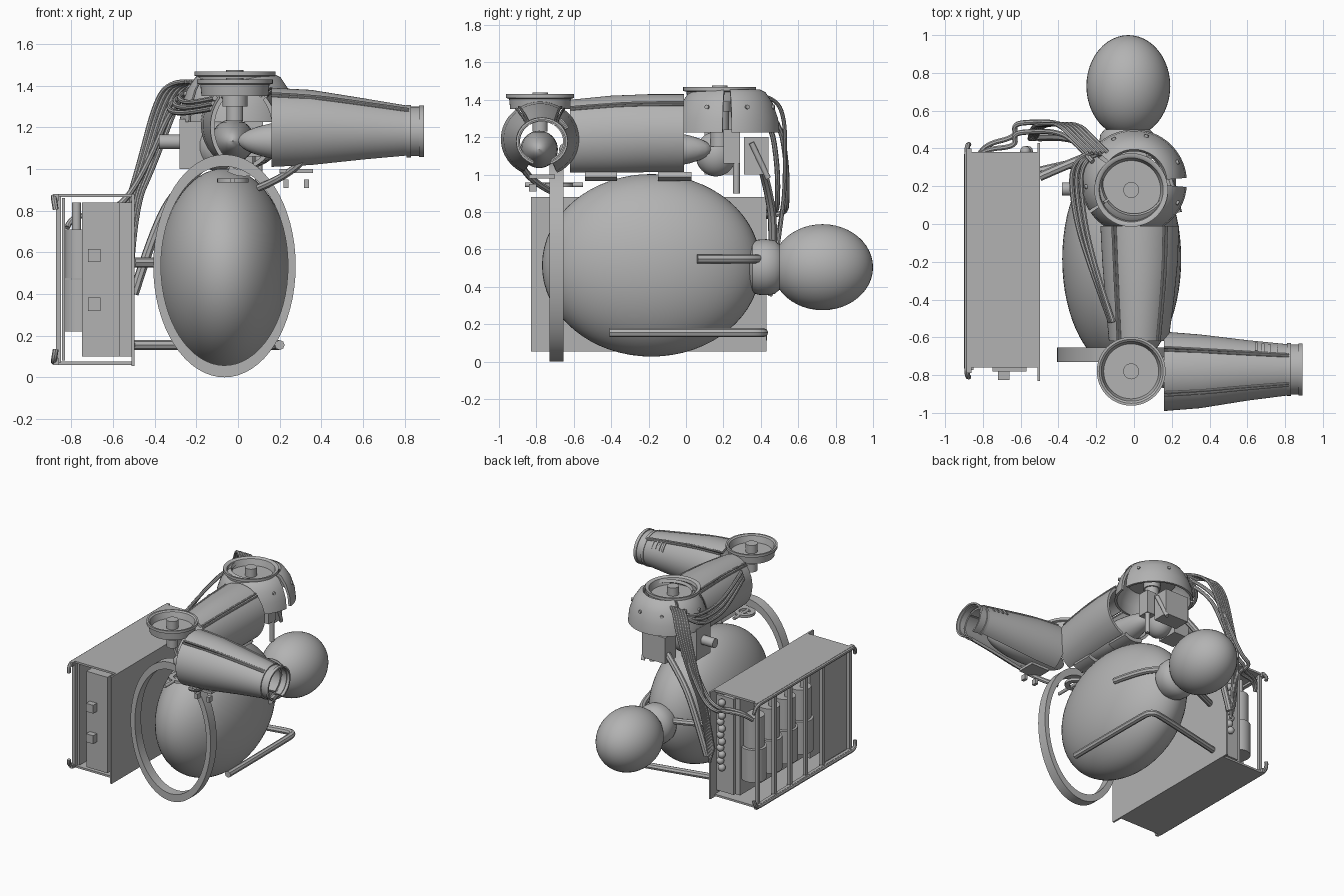
import bpy, bmesh
from math import sin, cos, pi, radians
from mathutils import Vector

if "Cube" in bpy.data.objects:
    bpy.data.objects.remove(bpy.data.objects["Cube"])

grey = bpy.data.materials.new("plain grey")
grey.use_nodes = True
grey.diffuse_color = (0.45, 0.45, 0.45, 1)
grey.node_tree.nodes["Principled BSDF"].inputs["Base Color"].default_value = (0.45, 0.45, 0.45, 1)
parts = []


def add(name, mesh):
    ob = bpy.data.objects.new(name, mesh)
    bpy.context.scene.collection.objects.link(ob)
    mesh.materials.clear()
    mesh.materials.append(grey)
    parts.append(ob)
    return ob


def finish(name, bm):
    bmesh.ops.remove_doubles(bm, verts=bm.verts, dist=0.0002)
    bmesh.ops.recalc_face_normals(bm, faces=bm.faces)
    mesh = bpy.data.meshes.new(name)
    bm.to_mesh(mesh)
    bm.free()
    return add(name, mesh)


def loft(name, rings, closed=False):
    """Skin a list of closed loops, capped unless the sweep is closed."""
    bm = bmesh.new()
    vs = [[bm.verts.new(p) for p in r] for r in rings]
    n, m = len(vs), len(vs[0])
    for i in range(n if closed else n - 1):
        a, b = vs[i], vs[(i + 1) % n]
        for j in range(m):
            k = (j + 1) % m
            bm.faces.new((a[j], a[k], b[k], b[j]))
    if not closed:
        bm.faces.new(vs[0])
        bm.faces.new(vs[-1])
    return finish(name, bm)


def revolve(name, centre, profile, a0=0, a1=360, steps=48):
    """Turn a closed (radius, height) profile about a vertical axis."""
    full = a1 - a0 == 360
    rings = []
    for i in range(steps if full else steps + 1):
        a = radians(a0 + (a1 - a0) * i / steps)
        rings.append([(centre[0] + r * cos(a), centre[1] + r * sin(a), z) for r, z in profile])
    return loft(name, rings, full)


def box(name, lo, hi):
    bm = bmesh.new()
    bmesh.ops.create_cube(bm, size=1)
    for v in bm.verts:
        v.co = [l + (h - l) * (c + 0.5) for l, h, c in zip(lo, hi, v.co)]
    return finish(name, bm)


def ball(name, centre, radii, seg=48):
    bm = bmesh.new()
    bmesh.ops.create_uvsphere(bm, u_segments=seg, v_segments=seg // 2, radius=1)
    for v in bm.verts:
        v.co = [c + r * p for c, r, p in zip(centre, radii, v.co)]
    return finish(name, bm)


def rod(name, a, b, r, seg=32):
    a, b = Vector(a), Vector(b)
    q = (b - a).to_track_quat('Z', 'Y')
    circle = [q @ Vector((r * cos(2 * pi * i / seg), r * sin(2 * pi * i / seg), 0)) for i in range(seg)]
    return loft(name, [[end + p for p in circle] for end in (a, b)])


def tube(name, pts, r):
    cu = bpy.data.curves.new(name, 'CURVE')
    cu.dimensions, cu.bevel_depth, cu.bevel_resolution = '3D', r, 2
    cu.use_fill_caps, cu.resolution_u = True, 6
    s = cu.splines.new('NURBS')
    s.points.add(len(pts) - 1)
    for p, co in zip(s.points, pts):
        p.co = (*co, 1)
    s.order_u, s.use_endpoint_u = min(3, len(pts)), True
    tmp = bpy.data.objects.new(name + " path", cu)
    bpy.context.scene.collection.objects.link(tmp)
    mesh = bpy.data.meshes.new_from_object(tmp.evaluated_get(bpy.context.evaluated_depsgraph_get()))
    bpy.data.objects.remove(tmp)
    return add(name, mesh)


def arm_point(axis, st, deg, off=0):
    t, u, z, ru, rz = st
    a = radians(deg)
    p, h = u + (ru + off) * cos(a), z + (rz + off) * sin(a)
    return (t, p, h) if axis == 'x' else (p, t, h)


def panel(name, axis, stations, a0, a1, th=0.02, steps=20):
    """Curved armour plate with thickness, following tapered stations."""
    angles = [a0 + (a1 - a0) * i / steps for i in range(steps + 1)]
    return loft(name, [[arm_point(axis, s, d) for d in angles] +
                       [arm_point(axis, s, d, -th) for d in reversed(angles)] for s in stations])


def seam(name, axis, stations, deg):
    tube(name, [arm_point(axis, s, deg, 0.002) for s in stations], 0.007)


# Body, neck and head
ball("torso", (-0.065, -0.185, 0.515), (0.315, 0.585, 0.488), 64)
rings = []
for y, r in ((0.34, 0.11), (0.355, 0.135), (0.385, 0.147), (0.43, 0.15), (0.475, 0.143), (0.5, 0.12)):
    rings.append([(-0.035 + r * cos(i * pi / 20), y, 0.505 + r * sin(i * pi / 20)) for i in range(40)])
loft("neck", rings)
ball("head", (-0.03, 0.73, 0.505), (0.222, 0.27, 0.23))

# Oval hoop in front of the body
rings = []
for i in range(64):
    c, s = cos(i * pi / 32), sin(i * pi / 32)
    rings.append([(-0.065 + a * c, y, 0.535 + b * s) for a, b, y in
                  ((0.342, 0.535, -0.73), (0.342, 0.535, -0.655), (0.305, 0.478, -0.655), (0.305, 0.478, -0.73))])
loft("front_hoop", rings, True)

# Bars and strap holding the body to the pack
tube("lower_bar", [(0.2, -0.41, .155), (0.2, 0.3, .155), (0.19, 0.42, .155), (0.08, 0.41, .155), (-0.5, 0.28, .155)], 0.024)
tube("middle_bar", [(0.23, 0.06, .55), (0.19, 0.25, .55), (0.1, 0.4, .55), (-0.06, 0.42, .55),
                    (-0.25, 0.36, .55), (-0.5, 0.25, .55)], 0.024)
tube("back_strap", [(-0.12, 0.4, 1.06), (-0.28, 0.44, 0.92), (-0.4, 0.47, 0.72), (-0.5, 0.46, 0.4)], 0.024)

# Side pack: shell plates, with a solid compartment at the front end
box("pack_inner_plate", (-0.512, -0.83, 0.055), (-0.498, 0.43, 0.88))
box("pack_top", (-0.86, -0.76, 0.865), (-0.5, 0.38, 0.88))
box("pack_bottom", (-0.86, -0.76, 0.06), (-0.5, 0.38, 0.075))
box("pack_compartment", (-0.75, -0.76, 0.1), (-0.57, -0.44, 0.84))
box("pack_back_wall", (-0.7, -0.44, 0.1), (-0.57, 0.34, 0.84))
box("pack_end_plate", (-0.66, 0.34, 0.1), (-0.5, 0.36, 0.84))
box("pack_side_panel", (-0.845, -0.75, 0.08), (-0.83, -0.45, 0.86))
box("end_ledge", (-0.75, -0.78, 0.1), (-0.57, -0.76, 0.84))
for z in (0.35, 0.585):
    box("end_knob", (-0.72, -0.825, z - 0.032), (-0.66, -0.77, z + 0.032))
# Pack canisters and frame
for i in range(4):
    y = 0.25 - i * 0.19
    rod("canister_base", (-0.755, y, 0.22), (-0.755, y, 0.47), 0.09)
    rod("canister_top", (-0.755, y, 0.475), (-0.755, y, 0.71), 0.075)
    rod("canister_valve", (-0.775, y, 0.71), (-0.775, y, 0.84), 0.022, 16)
for y in (0.36, 0.155, -0.035, -0.225, -0.43, -0.76):
    box("frame_post", (-0.875, y - 0.014, 0.07), (-0.85, y + 0.014, 0.87))
for z, d in ((0.865, -0.06), (0.075, 0.06)):
    box("frame_rail", (-0.885, -0.79, z - 0.015), (-0.86, 0.4, z + 0.015))
    tube("rail_bumper", [(-0.875, -0.81, z + d), (-0.885, -0.81, z), (-0.885, -0.7, z),
                         (-0.885, 0.3, z), (-0.885, 0.42, z), (-0.875, 0.42, z + d)], 0.014)
# Beaded cable on the pack's rear end
for i in range(11):
    ball("bead", (-0.575 + 0.012 * (i % 2), 0.385, 0.3 + i * 0.05), (0.028, 0.028, 0.028), 12)

# Shoulder dome: rounded open shell with slots
dome = [(0.175, 1.455), (0.205, 1.44), (0.245, 1.38), (0.272, 1.3), (0.28, 1.225),
        (0.262, 1.225), (0.254, 1.3), (0.227, 1.37), (0.19, 1.42), (0.165, 1.435)]
for a0, a1 in ((5, 140), (145, 212), (215, 355)):
    revolve("shoulder_dome", (0.0, 0.22), dome, a0, a1, steps=36)
for a in (-25, 25, 75, 115, 185):
    c, s = cos(radians(a)), sin(radians(a))
    rod("dome_bolt", (0.24 * c, 0.22 + 0.24 * s, 1.36), (0.262 * c, 0.22 + 0.262 * s, 1.362), 0.012, 12)


def dish(name, centre, top, r):
    revolve(name, centre, [(0, top - 0.055), (r * 0.8, top - 0.055), (r * 0.87, top - 0.008), (r * 0.93, top),
                           (r, top), (r, top - 0.02), (r * 0.91, top - 0.025), (r * 0.88, top - 0.08), (0, top - 0.08)])
    rod(name + "_hub", (*centre, top - 0.06), (*centre, top + 0.008), 0.042)
    rod(name + "_stem", (*centre, top - 0.13), (*centre, top - 0.075), 0.06)


dish("shoulder_disc", (-0.015, 0.18), 1.468, 0.195)
dish("elbow_disc", (-0.015, -0.78), 1.43, 0.182)
# Mechanism under the shoulder
ball("shoulder_ball", (-0.1, 0.16, 1.11), (0.1, 0.11, 0.12), 32)
rod("shoulder_post", (-0.015, 0.18, 1.15), (-0.015, 0.18, 1.4), 0.05)
box("shoulder_rear_block", (-0.13, 0.31, 1.0), (0.07, 0.44, 1.2))
box("shoulder_inner_block", (0.04, 0.2, 1.06), (0.12, 0.29, 1.24))
box("shoulder_side_block", (-0.28, 0.1, 1.0), (-0.15, 0.27, 1.24))
rod("side_plug", (-0.38, 0.185, 1.13), (-0.27, 0.185, 1.13), 0.035)
rod("shoulder_pin", (0.1, 0.27, 0.9), (0.1, 0.27, 1.24), 0.018, 16)
rod("shoulder_strut", (0.08, 0.35, 1.17), (0.06, 0.44, 0.98), 0.015, 12)

# Upper arm plates, running forward from the shoulder
upper = [(-0.01, 0.03, 1.215, 0.208, 0.215), (-0.2, 0.032, 1.215, 0.2, 0.215),
         (-0.4, 0.03, 1.21, 0.182, 0.212), (-0.62, 0.025, 1.2, 0.158, 0.2)]
for a0, a1 in ((52, 128), (133, 250), (-70, 47)):
    panel("upper_arm_plate", 'y', upper, a0, a1)
for d in (47, 52, 128, 133):
    seam("upper_arm_seam", 'y', upper, d)
ball("upper_arm_core", (-0.025, -0.27, 1.135), (0.105, 0.41, 0.105), 32)
for y0, y1 in ((-0.54, -0.37), (-0.15, 0.03)):
    tab = [(y, 0.03, 1.2, 0.19, 0.235) for y in (y0, y1)]
    panel("upper_arm_tab", 'y', tab, 245, 295, 0.03)

# Forearm plates, running out to the left
rod("elbow_stem", (-0.015, -0.78, 1.23), (-0.015, -0.78, 1.36), 0.04)
fore = [(0.16, -0.78, 1.19, 0.21, 0.2), (0.35, -0.78, 1.19, 0.195, 0.19),
        (0.6, -0.775, 1.185, 0.16, 0.155), (0.82, -0.772, 1.178, 0.135, 0.125)]
for a0, a1 in ((58, 122), (127, 244), (-64, 53)):
    panel("forearm_plate", 'x', fore, a0, a1)
for d in (53, 58, 122, 127):
    seam("forearm_seam", 'x', fore, d)
ball("forearm_core", (0.35, -0.785, 1.135), (0.35, 0.1, 0.1), 32)
for x0, x1, r in ((0.81, 0.83, 0.13), (0.83, 0.87, 0.122), (0.87, 0.892, 0.128)):
    panel("cuff", 'x', [(x0, -0.77, 1.177, r + 0.01, r), (x1, -0.77, 1.177, r + 0.01, r)], -70, 250, 0.012, 36)
for i in range(4):
    x = 0.64 + i * 0.035
    r = 0.163 - i * 0.006
    panel("forearm_vent", 'x', [(x, -0.775, 1.183, r, r - 0.005), (x + 0.015, -0.775, 1.183, r, r - 0.005)], 25, 50, 0.012)
# Fittings below the forearm
box("forearm_tab", (0.2, -0.84, 0.98), (0.36, -0.7, 1.0))
for x in (0.23, 0.33):
    box("forearm_peg", (x - 0.012, -0.84, 0.91), (x + 0.012, -0.8, 0.95))
tube("elbow_hose", [(0.32, -0.88, 1.05), (0.25, -0.84, 0.97), (0.1, -0.72, 0.91)], 0.018)
revolve("front_collar", (-0.025, -0.68), [(0.075, 0.935), (0.075, 0.955), (0.04, 0.955), (0.04, 0.935)])
rod("collar_bar", (-0.025, -0.86, 0.945), (-0.025, -0.55, 0.945), 0.012, 12)

# Cables from the shoulder to the pack and along the arm
for i in range(6):
    k = i * 0.022
    tube("pack_cable", [(-0.14 - k, 0.38, 1.42), (-0.22 - k, 0.46, 1.42), (-0.29 - k, 0.53, 1.32),
                        (-0.4 - k * 0.7, 0.53, 1.02), (-0.5 - k * 0.4, 0.52, 0.8), (-0.52 - k * 0.3, 0.45, 0.35 + k)], 0.011)
for i in range(2):
    k = i * 0.05
    tube("loop_cable", [(-0.22, 0.38 - k, 1.4), (-0.32, 0.5 - k, 1.3), (-0.42, 0.54 - k, 1.05), (-0.54, 0.54 - k, 0.84),
                        (-0.64, 0.53 - k, 0.8), (-0.62, 0.46 - k, 0.78), (-0.8, 0.42 - k * 0.5, 0.78), (-0.82, 0.36, 0.72)], 0.014)
for i in range(3):
    k = i * 0.025
    tube("arm_cable", [(-0.16 - k, 0.38, 1.4), (-0.29 - k, 0.36, 1.36 - k), (-0.27 - k, 0.05, 1.32 - k),
                       (-0.2 - k * 0.5, -0.25, 1.32 - k), (-0.11 - k * 0.3, -0.52, 1.34 - k)], 0.013)

# Smooth round parts, keep hard edges
bpy.ops.object.select_all(action='DESELECT')
for ob in parts:
    ob.select_set(True)
bpy.context.view_layer.objects.active = parts[0]
bpy.ops.object.shade_smooth_by_angle(angle=radians(35))
